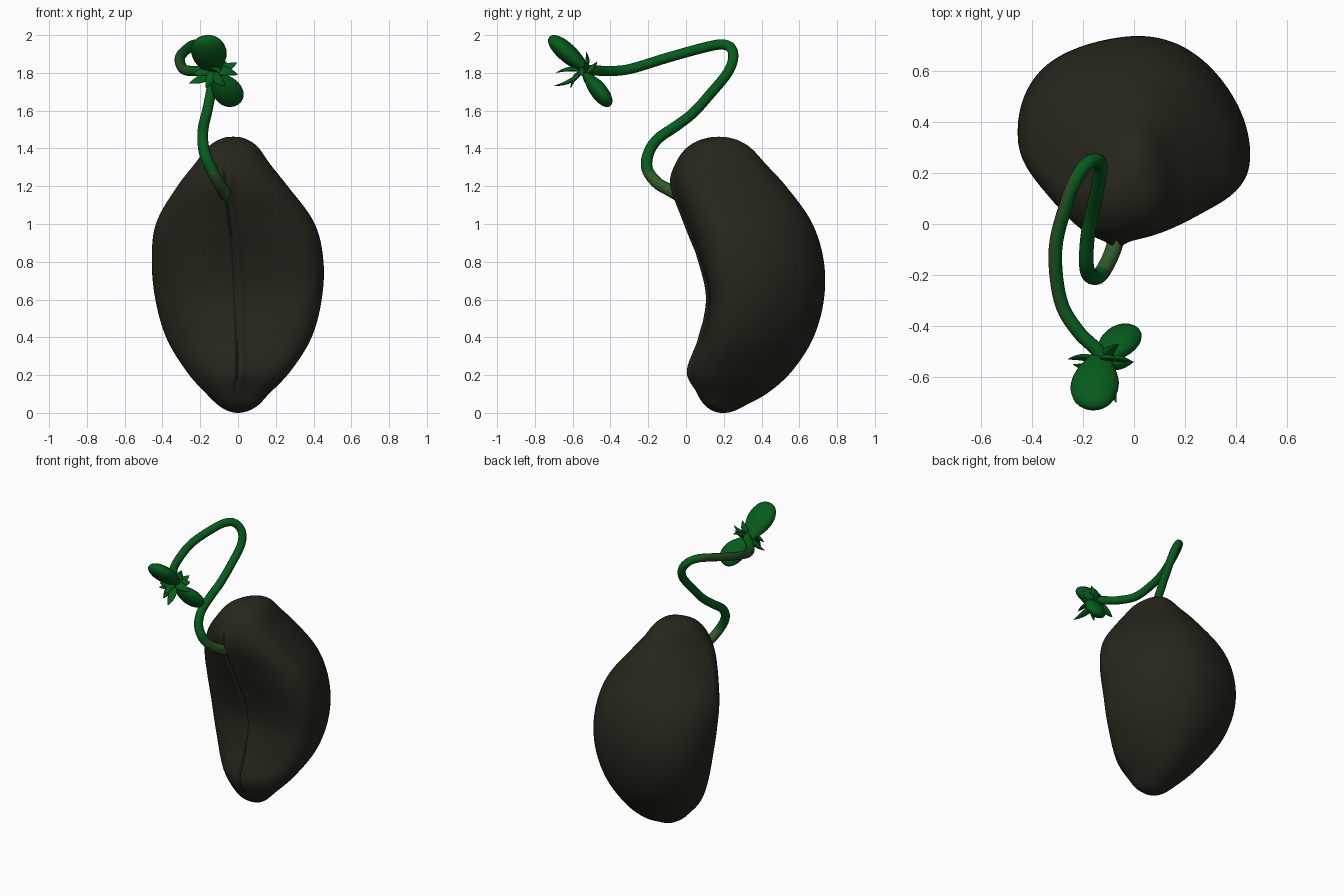
import bpy, bmesh, math
from mathutils import Vector

if "Cube" in bpy.data.objects:
    bpy.data.objects.remove(bpy.data.objects["Cube"])


def material(name, rgb):
    m = bpy.data.materials.new(name)
    m.diffuse_color = (*rgb, 1)
    m.use_nodes = True
    m.node_tree.nodes["Principled BSDF"].inputs["Base Color"].default_value = m.diffuse_color
    return m


HUSK = material("dark husk", (0.0205, 0.0198, 0.0123))
GREEN = material("leaf green", (0.002, 0.106, 0.012))
PALE = material("pale stem green", (0.030, 0.100, 0.024))
OLIVE = material("olive stem green", (0.024, 0.078, 0.017))


def add_object(name, bm, mats):
    bmesh.ops.recalc_face_normals(bm, faces=bm.faces)
    for f in bm.faces:
        f.smooth = True
    me = bpy.data.meshes.new(name)
    bm.to_mesh(me)
    bm.free()
    for m in mats:
        me.materials.append(m)
    ob = bpy.data.objects.new(name, me)
    bpy.context.collection.objects.link(ob)
    return ob


def skin(rings, start, end):
    """Closed surface through rings of points, with a pole at each end."""
    bm = bmesh.new()
    vs = [[bm.verts.new(p) for p in r] for r in rings]
    a, b = bm.verts.new(start), bm.verts.new(end)
    n = len(vs[0])
    for j in range(n):
        k = (j + 1) % n
        bm.faces.new((a, vs[0][k], vs[0][j]))
        bm.faces.new((b, vs[-1][j], vs[-1][k]))
        for r0, r1 in zip(vs, vs[1:]):
            bm.faces.new((r0[j], r0[k], r1[k], r1[j]))
    return bm


def smooth_sample(xs, rows, x):
    """Cubic Hermite interpolation of table rows."""
    i = max(k for k in range(len(xs) - 1) if xs[k] <= x or k == 0)

    def slope(k, c):
        lo, hi = max(k - 1, 0), min(k + 1, len(xs) - 1)
        return (rows[hi][c] - rows[lo][c]) / (xs[hi] - xs[lo])
    h = xs[i + 1] - xs[i]
    t = (x - xs[i]) / h
    return [(2*t**3 - 3*t*t + 1) * rows[i][c] + (t**3 - 2*t*t + t) * h * slope(i, c)
            + (3*t*t - 2*t**3) * rows[i+1][c] + (t**3 - t*t) * h * slope(i + 1, c)
            for c in range(len(rows[0]))]


# Seed: z, half width, front y, back y, seam x, front squareness
H = 1.462
KEYS = [
    (0.00, 0.00, 0.19, 0.20, 0.00, 2.0),
    (0.04, 0.105, 0.10, 0.315, 0.00, 2.0),
    (0.10, 0.165, 0.06, 0.425, -0.01, 2.0),
    (0.22, 0.275, 0.018, 0.56, -0.01, 1.8),
    (0.40, 0.385, 0.080, 0.675, -0.015, 2.1),
    (0.60, 0.44, 0.120, 0.73, -0.025, 2.6),
    (0.80, 0.454, 0.080, 0.73, -0.035, 2.4),
    (1.00, 0.42, 0.003, 0.67, -0.055, 1.9),
    (1.20, 0.29, -0.068, 0.53, -0.075, 1.8),
    (1.32, 0.195, -0.055, 0.42, -0.07, 1.9),
    (1.42, 0.115, 0.025, 0.32, -0.055, 2.0),
    (H, 0.00, 0.17, 0.18, -0.05, 2.0)]
us = [math.acos(1 - 2 * k[0] / H) / math.pi for k in KEYS]
rows = [k[1:] for k in KEYS]
rings = []
RINGS, SEG = 90, 144
for i in range(1, RINGS):
    u = i / RINGS
    z = H * (1 - math.cos(math.pi * u)) / 2
    w, yf, yb, seam, nf = smooth_sample(us, rows, u)
    yw = yf + 0.36 * (yb - yf)
    groove = max(0, min(1, (z - 0.12) / 0.08)) * max(0, min(1, (1.33 - z) / 0.1))
    ring = []
    for j in range(SEG):
        a = 2 * j / SEG - 1
        t = -math.pi / 2 + math.pi * math.copysign(abs(a) ** 1.4, a)
        c, s = math.cos(t), math.sin(t)
        n = nf if s < 0 else 1.95
        dx = w * math.copysign(abs(c) ** (2 / n), c)
        y = yw + math.copysign(abs(s) ** (2 / n), s) * (yb - yw if s > 0 else yw - yf)
        x = dx + seam * (0.5 - 0.5 * s) + 0.016 * math.sin(math.pi * z / H)
        y -= 0.14 * dx * (1 - abs(s) ** 4)
        if s < 0:  # raised lips with a narrow seam between them
            y += groove * (0.030 * math.exp(-(dx / 0.011) ** 2)
                           - 0.022 * math.exp(-(dx / 0.036) ** 2))
        ring.append((x, y, z))
    rings.append(ring)
add_object("seed", skin(rings, (0, 0.194, 0), (-0.025, 0.174, H)), [HUSK])

# Stem: looping sprout swept along a smooth path
PATH = [(-0.065, 0.0, 1.13), (-0.075, -0.08, 1.175), (-0.105, -0.155, 1.22),
        (-0.14, -0.205, 1.29), (-0.175, -0.2, 1.37), (-0.187, -0.15, 1.45),
        (-0.182, -0.05, 1.52), (-0.165, 0.04, 1.59), (-0.145, 0.13, 1.69),
        (-0.13, 0.22, 1.80), (-0.145, 0.25, 1.88), (-0.185, 0.235, 1.935),
        (-0.225, 0.18, 1.95), (-0.265, 0.08, 1.93), (-0.308, -0.1, 1.88),
        (-0.288, -0.3, 1.82), (-0.22, -0.42, 1.81), (-0.14, -0.5, 1.815),
        (-0.12, -0.56, 1.815)]
steps = list(range(len(PATH)))
pts = [Vector(smooth_sample(steps, PATH, k / 6)) for k in range((len(PATH) - 1) * 6 + 1)]
normal = Vector((1, 0, 0))
tube = []
for k, p in enumerate(pts):
    d = (pts[min(k + 1, len(pts) - 1)] - pts[max(k - 1, 0)]).normalized()
    normal = (normal - d * normal.dot(d)).normalized()
    side = d.cross(normal)
    r = 0.033 - 0.006 * min(1, k / 45)
    tube.append([p + r * (normal * math.cos(q * math.pi / 8) + side * math.sin(q * math.pi / 8))
                 for q in range(16)])
bm = skin(tube, pts[0], pts[-1])
bmesh.ops.recalc_face_normals(bm, faces=bm.faces)
bm.normal_update()
for f in bm.faces:
    c = f.calc_center_median()
    if c.z < 1.28:
        f.material_index = 1
    elif c.z > 1.75 and -0.4 < c.y < 0.2 and c.x < -0.2 and f.normal.x < -0.25:
        f.material_index = 2  # weathered outer side of the loop
add_object("stem", bm, [GREEN, PALE, OLIVE])


def leaf(name, base, tip, across, width, thick, pointed, bend):
    """Flattened, bent leaf from base to tip."""
    base, tip = Vector(base), Vector(tip)
    d = tip - base
    axis = d.normalized()
    across = Vector(across)
    across = (across - axis * across.dot(axis)).normalized()
    up = axis.cross(across)
    out = []
    for i in range(1, 20):
        t = (1 - math.cos(math.pi * i / 20)) / 2
        if pointed:
            f = math.sin(math.pi * t ** 0.7) ** 0.8
        else:  # narrow stalk widening to a blunt blade
            f = max(0, 1 - ((t - 0.6) / 0.4) ** 2) ** 0.42 if t > 0.6 else \
                0.28 + 0.72 * math.sin(math.pi / 2 * t / 0.6) ** 1.15
        mid = base + d * t + up * bend * math.sin(math.pi * t)
        out.append([mid + across * (width / 2 * f * math.cos(q * math.pi / 10))
                    + up * (thick / 2 * f * math.sin(q * math.pi / 10)) for q in range(20)])
    return add_object(name, skin(out, base, tip), [GREEN])


# Two seed leaves
leaf("large_seed_leaf", (-0.13, -0.50, 1.79), (-0.17, -0.722, 1.99),
     (1, 0, 0), 0.188, 0.10, False, 0.0)
leaf("small_seed_leaf", (-0.13, -0.54, 1.80), (-0.005, -0.405, 1.635),
     (1, -0.3, 0.6), 0.155, 0.09, False, 0.0)

# Crown of small pointed leaflets
CENTRE = Vector((-0.125, -0.545, 1.81))
TIPS = [(-0.26, -0.53, 1.745), (-0.24, -0.55, 1.79), (-0.005, -0.54, 1.855),
        (0.0, -0.54, 1.79), (-0.07, -0.70, 1.73), (-0.10, -0.69, 1.80),
        (-0.08, -0.53, 1.915), (-0.17, -0.61, 1.72), (-0.06, -0.47, 1.86)]
for i, tip in enumerate(TIPS):
    d = Vector(tip) - CENTRE
    across = d.cross(Vector((0.2, -0.8, 0.5)))
    leaf(f"leaflet_{i + 1}", CENTRE, tip, across, 0.055, 0.024, True, 0.015 * (-1) ** i)
